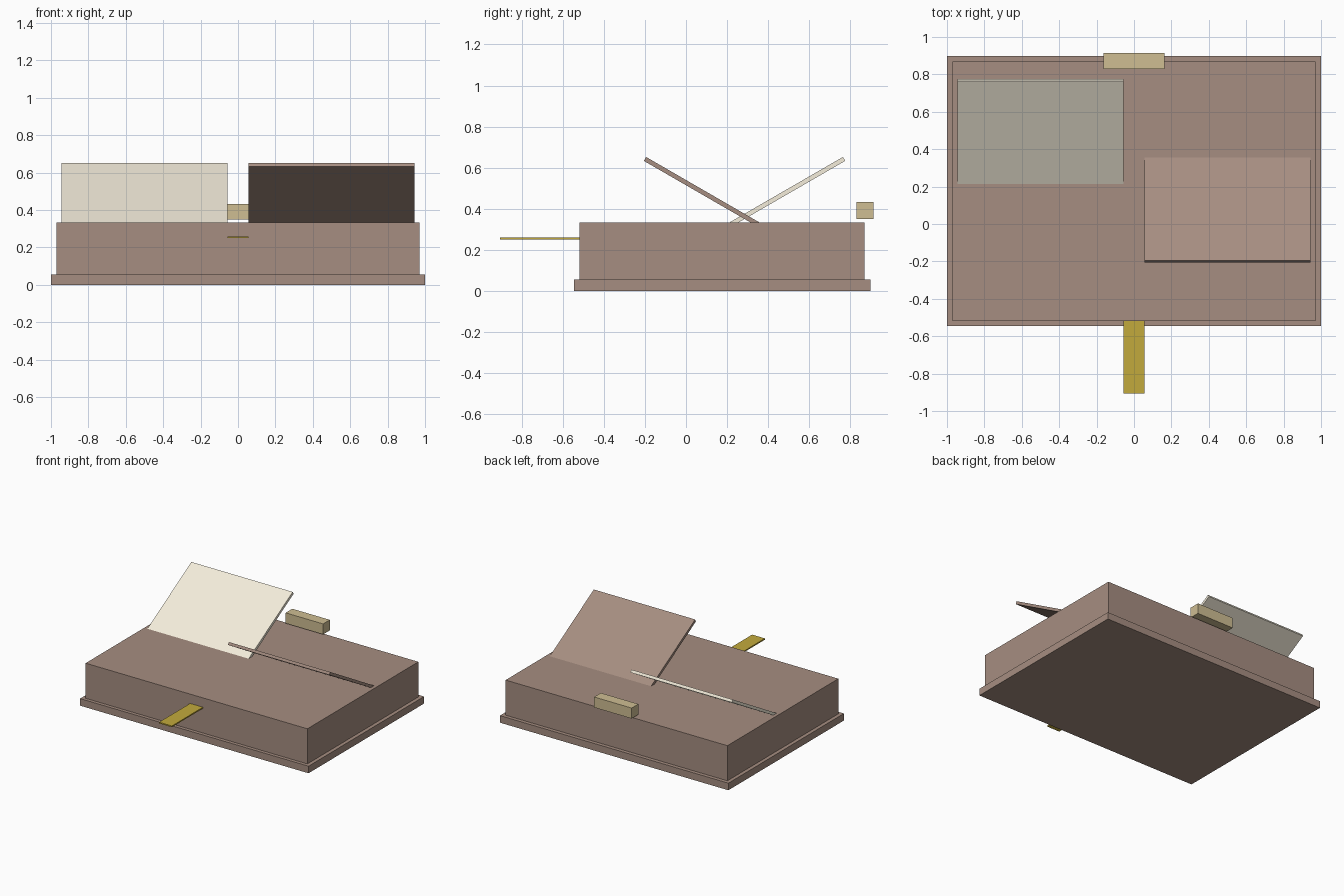
import bpy
from math import radians

if "Cube" in bpy.data.objects:
    bpy.data.objects.remove(bpy.data.objects["Cube"])


def material(name, rgb):
    m = bpy.data.materials.new(name)
    m.diffuse_color = (*rgb, 1)
    m.use_nodes = True
    m.node_tree.nodes["Principled BSDF"].inputs["Base Color"].default_value = m.diffuse_color
    return m


brown = material("brown", (0.38, 0.27, 0.22))
cream = material("cream", (0.91, 0.85, 0.71))
gold = material("gold", (0.54, 0.40, 0.045))
tan = material("tan", (0.62, 0.51, 0.29))


def box(name, center, size, mat, tilt=0):
    bpy.ops.mesh.primitive_cube_add(size=1, location=center,
                                    rotation=(radians(tilt), 0, 0))
    ob = bpy.context.object
    ob.name = name
    ob.scale = size
    ob.data.materials.append(mat)
    return ob


def span(name, x, y, z, mat):
    """Upright box, symmetric in x, from y and z ranges."""
    return box(name, (0, sum(y) / 2, sum(z) / 2),
               (2 * x, y[1] - y[0], z[1] - z[0]), mat)


# Base plate and main block
span("base", 1.0, (-0.546, 0.898), (0, 0.056), brown)
span("body", 0.971, (-0.519, 0.869), (0.056, 0.334), brown)

# Strip at the front and floating block at the back
span("front_strip", 0.056, (-0.907, -0.515), (0.25, 0.26), gold)
span("back_block", 0.164, (0.83, 0.914), (0.35, 0.433), tan)

# Two panels crossing through the top, tilted in opposite directions
for name, side, mat in (("left_panel", -1, cream), ("right_panel", 1, brown)):
    box(name, (side * 0.5, 0.285, 0.3625), (0.887, 1.12, 0.022), mat, -30 * side)
